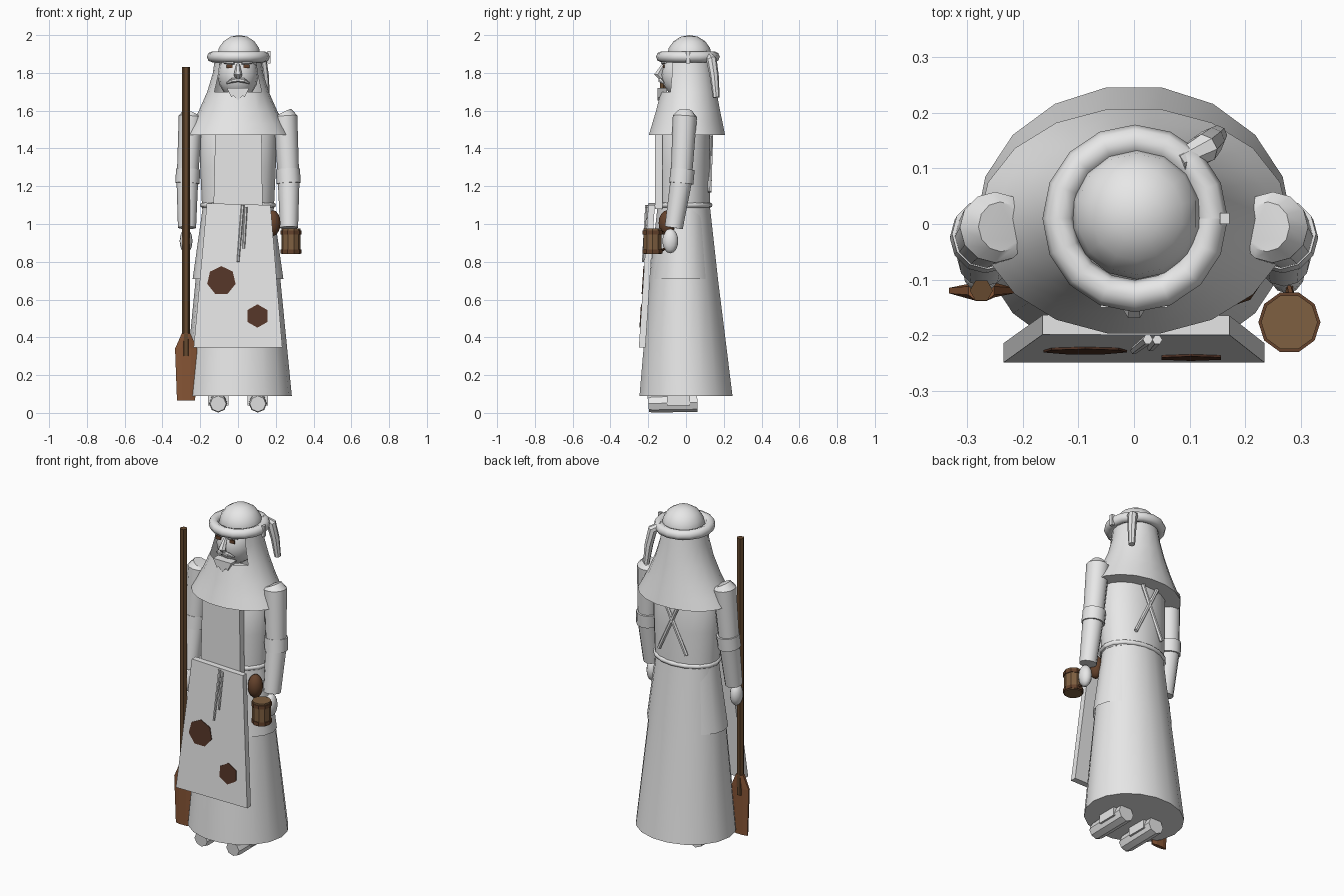
import bpy, bmesh, math
from mathutils import Vector

cube = bpy.data.objects.get("Cube")
if cube:
    bpy.data.objects.remove(cube)


def material(name, rgb):
    m = bpy.data.materials.new(name)
    m.use_nodes = True
    m.diffuse_color = (*rgb, 1)
    m.node_tree.nodes["Principled BSDF"].inputs["Base Color"].default_value = (*rgb, 1)
    return m


CLOTH = material("pale grey", (0.8, 0.8, 0.8))
WOOD = material("dark wood", (0.13, 0.066, 0.028))
BLADE = material("red wood", (0.24, 0.09, 0.036))
MUG = material("mug brown", (0.21, 0.115, 0.052))
STAIN = material("stain brown", (0.09, 0.036, 0.021))
BAND = material("band brown", (0.13, 0.055, 0.025))


def finish(name, bm, mat, smooth=35):
    bmesh.ops.recalc_face_normals(bm, faces=bm.faces[:])
    mesh = bpy.data.meshes.new(name)
    bm.to_mesh(mesh)
    bm.free()
    mesh.materials.append(mat)
    ob = bpy.data.objects.new(name, mesh)
    bpy.context.collection.objects.link(ob)
    if smooth:
        bpy.ops.object.select_all(action='DESELECT')
        ob.select_set(True)
        bpy.context.view_layer.objects.active = ob
        bpy.ops.object.shade_smooth_by_angle(angle=math.radians(smooth))
    return ob


def skin(name, rings, mat, caps=True, smooth=35, drop=None):
    """Join rings of points with quads; drop removes faces by their centre."""
    bm = bmesh.new()
    loops = [[bm.verts.new(p) for p in ring] for ring in rings]
    n = len(loops[0])
    for a, b in zip(loops, loops[1:]):
        for i in range(n):
            j = (i + 1) % n
            bm.faces.new((a[i], a[j], b[j], b[i]))
    if caps:
        bm.faces.new(loops[0])
        bm.faces.new(loops[-1])
    if drop:
        gone = [f for f in bm.faces if drop(f.calc_center_median())]
        bmesh.ops.delete(bm, geom=gone, context='FACES')
    return finish(name, bm, mat, smooth)


def lathe(name, profile, mat, sides=18, x=0, **kw):
    """Profile rows: z, x radius, y radius, y centre."""
    turn = [math.tau * (i + 0.5) / sides for i in range(sides)]
    rings = [[(x + rx * math.sin(a), cy - ry * math.cos(a), z) for a in turn]
             for z, rx, ry, cy in profile]
    return skin(name, rings, mat, **kw)


def tube(name, path, radii, mat, sides=10, **kw):
    pts = [Vector(p) for p in path]
    rings = []
    for i, p in enumerate(pts):
        d = (pts[min(i + 1, len(pts) - 1)] - pts[max(i - 1, 0)]).normalized()
        u = d.cross(Vector((0, 1, 0)) if abs(d.y) < 0.8 else Vector((1, 0, 0))).normalized()
        v = d.cross(u)
        rings.append([p + radii[i] * (u * math.cos(math.tau * k / sides)
                      + v * math.sin(math.tau * k / sides)) for k in range(sides)])
    return skin(name, rings, mat, **kw)


def ball(name, centre, size, mat, seg=12):
    bm = bmesh.new()
    bmesh.ops.create_uvsphere(bm, u_segments=seg, v_segments=8, radius=1)
    for v in bm.verts:
        v.co = Vector(centre) + v.co * Vector(size)
    return finish(name, bm, mat, 50)


def ring(name, centre, rx, ry, r, mat, seg=16):
    rings = []
    for i in range(seg + 1):
        a = math.tau * i / seg
        rings.append([(centre[0] + (rx + r * math.cos(b)) * math.cos(a),
                       centre[1] + (ry + r * math.cos(b)) * math.sin(a),
                       centre[2] + r * math.sin(b))
                      for b in (math.tau * k / 8 for k in range(8))])
    return skin(name, rings, mat, caps=False, smooth=50)


def plate(name, outline, y_of, thick, mat):
    """Front outline in x, z set at depth y_of(z), thickened backwards."""
    front = [(x, y_of(z), z) for x, z in outline]
    back = [(x, y + thick, z) for x, y, z in front]
    return skin(name, [front, back], mat, smooth=0)


# Robe, tunic and belt
lathe("skirt", [(0.09, 0.285, 0.25, 0), (0.7, 0.225, 0.185, -0.012),
                (1.1, 0.185, 0.14, -0.012)], CLOTH)
lathe("tunic_hem", [(0.71, 0.24, 0.175, -0.015), (1.08, 0.188, 0.138, -0.012)],
      CLOTH, caps=False)
lathe("torso", [(1.08, 0.19, 0.14, -0.012), (1.3, 0.2, 0.142, -0.012),
                (1.5, 0.2, 0.135, -0.01), (1.6, 0.15, 0.1, 0)], CLOTH)
ring("belt", (0, -0.012, 1.1), 0.187, 0.138, 0.014, CLOTH)

# Cape with a hood open at the face
lathe("cape", [(1.47, 0.28, 0.205, 0.005), (1.53, 0.245, 0.19, 0.008),
               (1.6, 0.207, 0.172, 0.011), (1.7, 0.163, 0.15, 0.014),
               (1.8, 0.133, 0.134, 0.013), (1.88, 0.122, 0.125, 0.01)],
      CLOTH, smooth=30, caps=False, drop=lambda c: c.z > 1.71 and c.y < -0.07)
lathe("cape_underside", [(1.472, 0.278, 0.203, 0.005), (1.478, 0.19, 0.13, 0)],
      CLOTH)

# Head and face
ball("head", (0, -0.005, 1.79), (0.108, 0.125, 0.13), CLOTH, 16)
tube("nose", [(0, -0.118, 1.845), (0, -0.15, 1.79), (0, -0.125, 1.765)],
     [0.01, 0.022, 0.012], CLOTH, 6)
for side, s in (("right", -1), ("left", 1)):
    plate(side + "_eye", [(s * 0.03, 1.825), (s * 0.062, 1.825),
                          (s * 0.062, 1.845), (s * 0.03, 1.845)],
          lambda z: -0.123, 0.008, BAND)
    tube(side + "_brow", [(s * 0.02, -0.125, 1.855), (s * 0.075, -0.108, 1.855)],
         [0.01, 0.007], CLOTH, 6)
    tube(side + "_moustache", [(0, -0.135, 1.762), (s * 0.03, -0.135, 1.76),
                               (s * 0.06, -0.118, 1.745)],
         [0.01, 0.013, 0.004], CLOTH, 6)
plate("beard", [(-0.06, 1.72), (-0.035, 1.67), (-0.025, 1.68), (0, 1.655),
                (0.025, 1.68), (0.035, 1.67), (0.06, 1.72)],
      lambda z: -0.15, 0.05, CLOTH)

# Cap with a rolled brim and hanging tail
ball("cap", (0.005, 0.018, 1.89), (0.118, 0.118, 0.11), CLOTH, 14)
ring("cap_brim", (0.002, 0.01, 1.885), 0.138, 0.14, 0.029, CLOTH)
plate("brim_knot", [(0.155, 1.85), (0.172, 1.85), (0.172, 1.915), (0.155, 1.915)],
      lambda z: 0, 0.02, CLOTH)
tube("cap_tail", [(0.08, 0.11, 1.9), (0.125, 0.135, 1.87), (0.14, 0.15, 1.78),
                  (0.15, 0.16, 1.67)], [0.02, 0.028, 0.024, 0.018], CLOTH, 8)

# Arms, cuffs, hands and shoes
for side, s in (("right", -1), ("left", 1)):
    tube(side + "_upper_arm", [(s * 0.24, -0.005, 1.59), (s * 0.25, -0.006, 1.57),
                               (s * 0.268, -0.025, 1.24)],
         [0.045, 0.064, 0.056], CLOTH, 12)
    tube(side + "_cuff", [(s * 0.264, -0.018, 1.29), (s * 0.268, -0.025, 1.215)],
         [0.064, 0.064], CLOTH, 12)
    tube(side + "_forearm", [(s * 0.268, -0.022, 1.25), (s * 0.27, -0.065, 0.98)],
         [0.058, 0.048], CLOTH, 12)
    ball(side + "_hand", (s * 0.275, -0.083, 0.91), (0.034, 0.042, 0.065), CLOTH)
    tube(side + "_shoe", [(s * 0.105, -0.2, 0.048), (s * 0.105, -0.18, 0.05),
                          (s * 0.105, 0.06, 0.055)], [0.042, 0.048, 0.05], CLOTH, 8)
    plate(side + "_shoe_strap", [(s * 0.05, 0.04), (s * 0.16, 0.04),
                                 (s * 0.16, 0.09), (s * 0.05, 0.09)],
          lambda z: -0.1, 0.12, CLOTH)

# Crossed straps on the back
for side, s in (("right", -1), ("left", 1)):
    tube(side + "_back_strap", [(s * 0.09, 0.125, 1.17), (-s * 0.05, 0.134, 1.47)],
         [0.011, 0.011], CLOTH, 6)

# Apron with bib, ties and stains
apron_y = lambda z: -0.2 - 0.05 * (1.1 - z) / 0.76
plate("apron", [(-0.235, 0.345), (0.235, 0.345), (0.172, 1.1), (-0.165, 1.11)],
      apron_y, 0.035, CLOTH)
plate("apron_bib", [(-0.13, 1.08), (0.13, 1.08), (0.125, 1.49), (-0.12, 1.49)],
      lambda z: -0.165, 0.04, CLOTH)
for name, top, low in (("long_tie", (0.025, 1.1), (0.0, 0.8)),
                       ("short_tie", (0.042, 1.09), (0.03, 0.87))):
    tube(name, [(x, apron_y(z) - 0.008, z) for x, z in (top, low)],
         [0.009, 0.007], CLOTH, 6)
for name, cx, cz, r, n in (("large_stain", -0.088, 0.7, 0.077, 7),
                           ("small_stain", 0.103, 0.513, 0.062, 6)):
    plate(name, [(cx + r * math.sin(math.tau * k / n), cz + r * math.cos(math.tau * k / n))
                 for k in range(n)], lambda z: apron_y(z) - 0.004, 0.008, STAIN)

# Pouch on the belt
ball("pouch", (0.185, -0.1, 1.005), (0.042, 0.045, 0.068), BAND, 10)

# Paddle with a diamond-section blade
tube("paddle_pole", [(-0.275, -0.12, 0.3), (-0.275, -0.12, 1.83)],
     [0.021, 0.021], WOOD, 6)
lathe("paddle_blade", [(0.065, 0.052, 0.011, -0.12), (0.34, 0.063, 0.013, -0.12),
                       (0.42, 0.025, 0.02, -0.12)], BLADE, 8, x=-0.275, smooth=0)

# Mug with bands and handle
lathe("mug", [(0.84, 0.051, 0.051, -0.177), (0.975, 0.051, 0.051, -0.177)],
      MUG, 10, x=0.28)
for name, z in (("lower_band", 0.855), ("upper_band", 0.955)):
    lathe("mug_" + name, [(z - 0.01, 0.056, 0.056, -0.177),
                          (z + 0.01, 0.056, 0.056, -0.177)], BAND, 10, x=0.28)
tube("mug_handle", [(0.28, -0.13, 0.955), (0.28, -0.095, 0.945),
                    (0.28, -0.095, 0.875), (0.28, -0.13, 0.86)], [0.009] * 4, BAND, 6)
